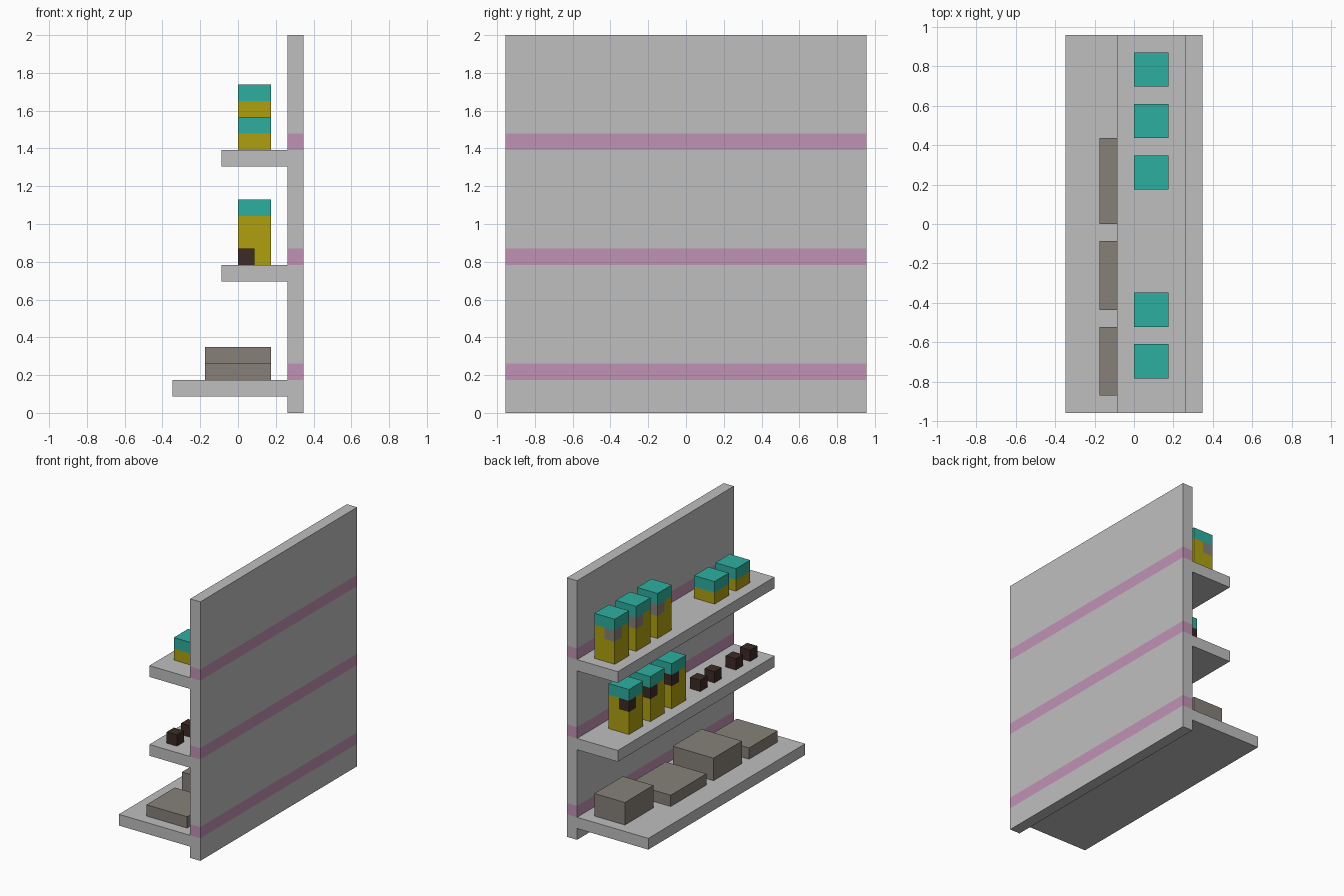
import bpy
import bmesh
from mathutils import Vector

U = 2 / 23  # one block of the modelling grid

default = bpy.data.objects.get("Cube")
if default:
    bpy.data.objects.remove(default, do_unlink=True)


def material(name, rgb):
    m = bpy.data.materials.new(name)
    m.use_nodes = True
    m.diffuse_color = (*rgb, 1)
    bsdf = next(n for n in m.node_tree.nodes if n.type == "BSDF_PRINCIPLED")
    bsdf.inputs["Base Color"].default_value = (*rgb, 1)
    return m


GREY = material("light grey", (0.52, 0.52, 0.52))
PINK = material("dusty pink", (0.53, 0.29, 0.46))
TEAL = material("teal", (0.027, 0.43, 0.35))
YELLOW = material("mustard yellow", (0.43, 0.35, 0.005))
TAUPE = material("taupe", (0.24, 0.216, 0.19))
DARK = material("dark brown", (0.048, 0.024, 0.018))


def box(name, lo, hi, mats, cuts=(), rule=None):
    """Box between two grid corners, cut along axis planes, coloured by a face rule."""
    lo, hi = Vector(lo), Vector(hi)
    bm = bmesh.new()
    bmesh.ops.create_cube(bm, size=1)
    for v in bm.verts:
        v.co = [(lo[i] + hi[i]) / 2 + v.co[i] * (hi[i] - lo[i]) for i in range(3)]
    for axis, pos in cuts:
        normal = Vector((0, 0, 0))
        normal[axis] = 1
        bmesh.ops.bisect_plane(bm, geom=bm.verts[:] + bm.edges[:] + bm.faces[:],
                               plane_co=normal * pos, plane_no=normal)
    if rule:
        for f in bm.faces:
            f.material_index = rule(f.calc_center_median())
    bmesh.ops.scale(bm, vec=(U, U, U), verts=bm.verts)
    mesh = bpy.data.meshes.new(name)
    bm.to_mesh(mesh)
    bm.free()
    for m in mats:
        mesh.materials.append(m)
    obj = bpy.data.objects.new(name, mesh)
    bpy.context.collection.objects.link(obj)
    return obj


# Back panel with a pink band above each shelf
bands = (2, 9, 16)
box("back_panel", (3, -11, 0), (4, 11, 23), [GREY, PINK],
    [(2, z + d) for z in bands for d in (0, 1)],
    lambda c: int(any(z < c.z < z + 1 for z in bands)))

# Shelves
for name, front, top in (("bottom_shelf", -4, 2), ("middle_shelf", -1, 9), ("top_shelf", -1, 16)):
    box(name, (front, -11, top - 1), (3, 11, top), [GREY])


def carton(name, y, base, height, corner=None):
    """Yellow carton with a teal lid and an optional coloured corner under the lid."""
    lid, back = base + height - 1, y + 2
    cuts = [(2, lid)]
    if corner:
        cuts += [(2, lid - 1), (0, 1), (1, back - 1)]

    def rule(c):
        if c.z > lid:
            return 1
        in_corner = corner and c.z > lid - 1 and c.x < 1 and c.y > back - 1
        return 2 if in_corner else 0

    box(name, (0, y, base), (2, back, base + height),
        [YELLOW, TEAL] + ([corner] if corner else []), cuts, rule)


# Cartons on the upper two shelves
for i in range(3):
    carton(f"top_tall_carton_{i + 1}", 8 - 3 * i, 16, 4, TAUPE)
    carton(f"middle_tall_carton_{i + 1}", 6 - 3 * i, 9, 4, DARK)
for i in range(2):
    carton(f"top_short_carton_{i + 1}", -6 - 3 * i, 16, 2)

# Small dark cubes on the middle shelf
for i, y in enumerate((-3, -5, -8, -10)):
    box(f"small_cube_{i + 1}", (0, y, 9), (1, y + 1, 10), [DARK])

# Large crates on the bottom shelf: front, near end, far end, height
for i, (x, y0, y1, h) in enumerate(((-1, 6, 10, 2), (-2, 0, 5, 1), (-2, -5, -1, 2), (-2, -10, -6, 1))):
    box(f"crate_{i + 1}", (x, y0, 2), (2, y1, 2 + h), [TAUPE])
